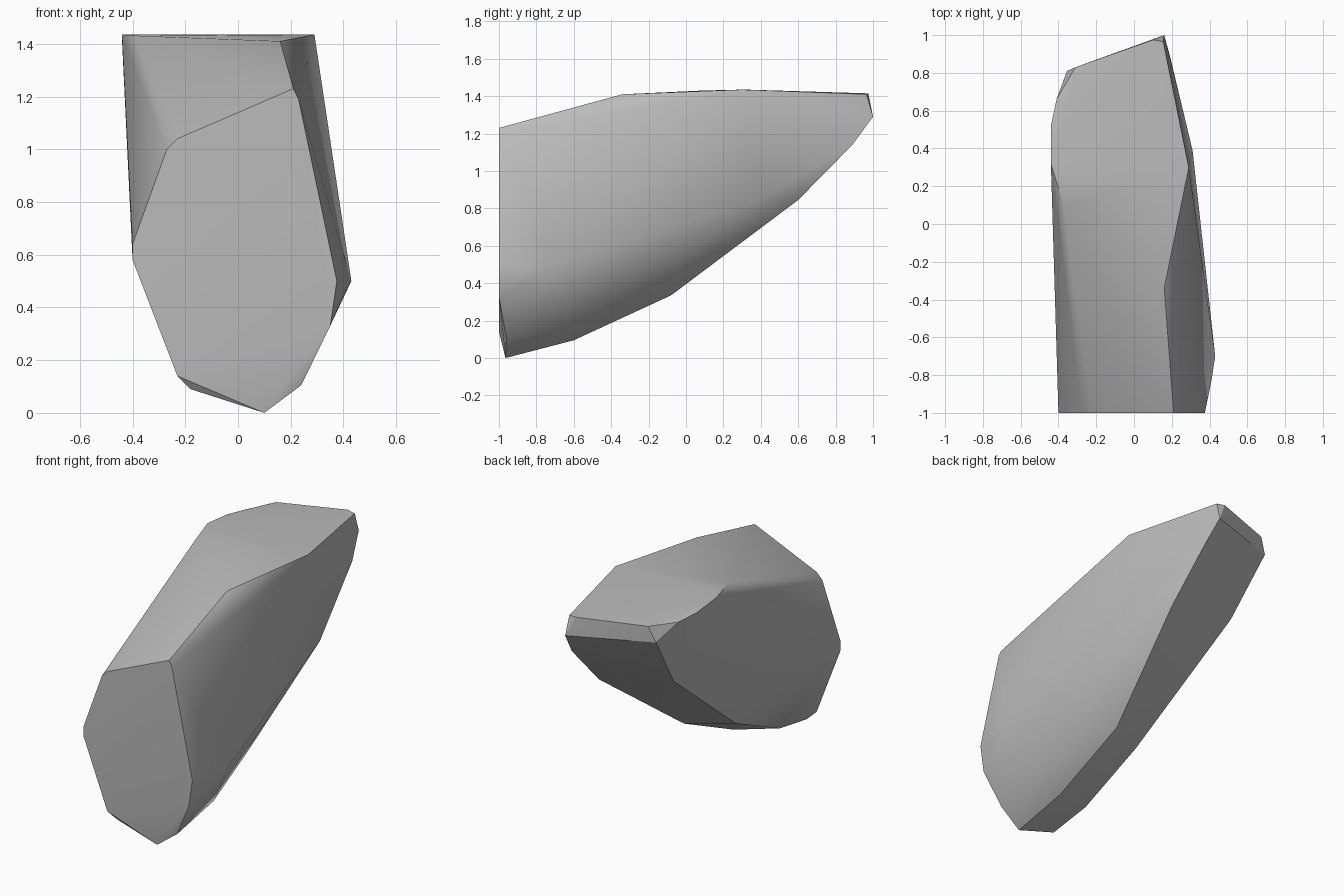
import bpy
import bmesh
import math
from mathutils import Vector


def make_material(name, colour):
    material = bpy.data.materials.new(name)
    material.use_nodes = True
    material.diffuse_color = colour
    shader = next(n for n in material.node_tree.nodes if n.type == 'BSDF_PRINCIPLED')
    shader.inputs['Base Color'].default_value = colour
    shader.inputs['Roughness'].default_value = 0.9
    return material


def add_corners(bm, corners):
    for corner in corners:
        bm.verts.new(Vector(corner))


def hull_object(name, corner_groups, material):
    """Wrap groups of corner points in one convex chiselled solid."""
    bm = bmesh.new()
    for group in corner_groups:
        add_corners(bm, group)
    result = bmesh.ops.convex_hull(bm, input=list(bm.verts), use_existing_faces=False)
    # Remove points that ended up inside the solid
    leftovers = set(result['geom_interior']) | set(result['geom_unused'])
    loose = [item for item in leftovers if isinstance(item, bmesh.types.BMVert)]
    bmesh.ops.delete(bm, geom=loose, context='VERTS')
    # Merge nearly coplanar triangles into flat facets
    bmesh.ops.dissolve_limit(bm, angle_limit=math.radians(1), verts=list(bm.verts), edges=list(bm.edges))
    bmesh.ops.recalc_face_normals(bm, faces=list(bm.faces))

    mesh = bpy.data.meshes.new(name)
    bm.to_mesh(mesh)
    bm.free()
    mesh.materials.append(material)
    obj = bpy.data.objects.new(name, mesh)
    bpy.context.scene.collection.objects.link(obj)
    return obj


default_cube = bpy.data.objects.get('Cube')
if default_cube:
    bpy.data.objects.remove(default_cube, do_unlink=True)

# Flat front facet, as x and z pairs
front_outline = [(.21, 1.23), (.23, 1.19), (.375, .5), (.35, .33), (-.23, .14),
                 (-.4, .58), (-.4, .64), (-.27, 1), (-.23, 1.04)]
front_facet = [(x, -1, z) for x, z in front_outline]

# Chipped lower lip beneath the front facet
front_lip = [(.24, -.96, .105), (.1, -.965, 0), (-.18, -.97, .09)]

# Nearly level top
top_facet = [(.16, -.34, 1.41), (.29, .3, 1.435), (-.37, .09, 1.43), (-.44, .32, 1.435),
             (-.44, .52, 1.415), (-.41, .66, 1.4), (-.31, .83, 1.41),
             (.1, .975, 1.415), (.155, .965, 1.41)]

# Narrow chamfer along the back
back_rim = [(.16, 1, 1.29), (-.355, .81, 1.31), (.19, .89, 1.14)]

# Slanted underside running from the back down to the front lip
underside = [(.2, .6, .845), (.07, -.08, .335), (.08, -.6, .095),
             (-.3, .555, .95), (-.2, -.22, .355), (-.19, -.68, .145)]

# Bulging left flank
left_flank = [(.43, -.7, .5), (.41, -.83, .47), (.31, .39, .85),
              (.23, -.22, .36), (.245, -.6, .18)]

stone = make_material('stone grey', (.5, .5, .5, 1))
rock = hull_object('rock', [front_facet, front_lip, top_facet, back_rim, underside, left_flank], stone)

# Soft shading over shallow creases, crisp edges elsewhere
bpy.ops.object.select_all(action='DESELECT')
rock.select_set(True)
bpy.context.view_layer.objects.active = rock
bpy.ops.object.shade_smooth_by_angle(angle=math.radians(30))
